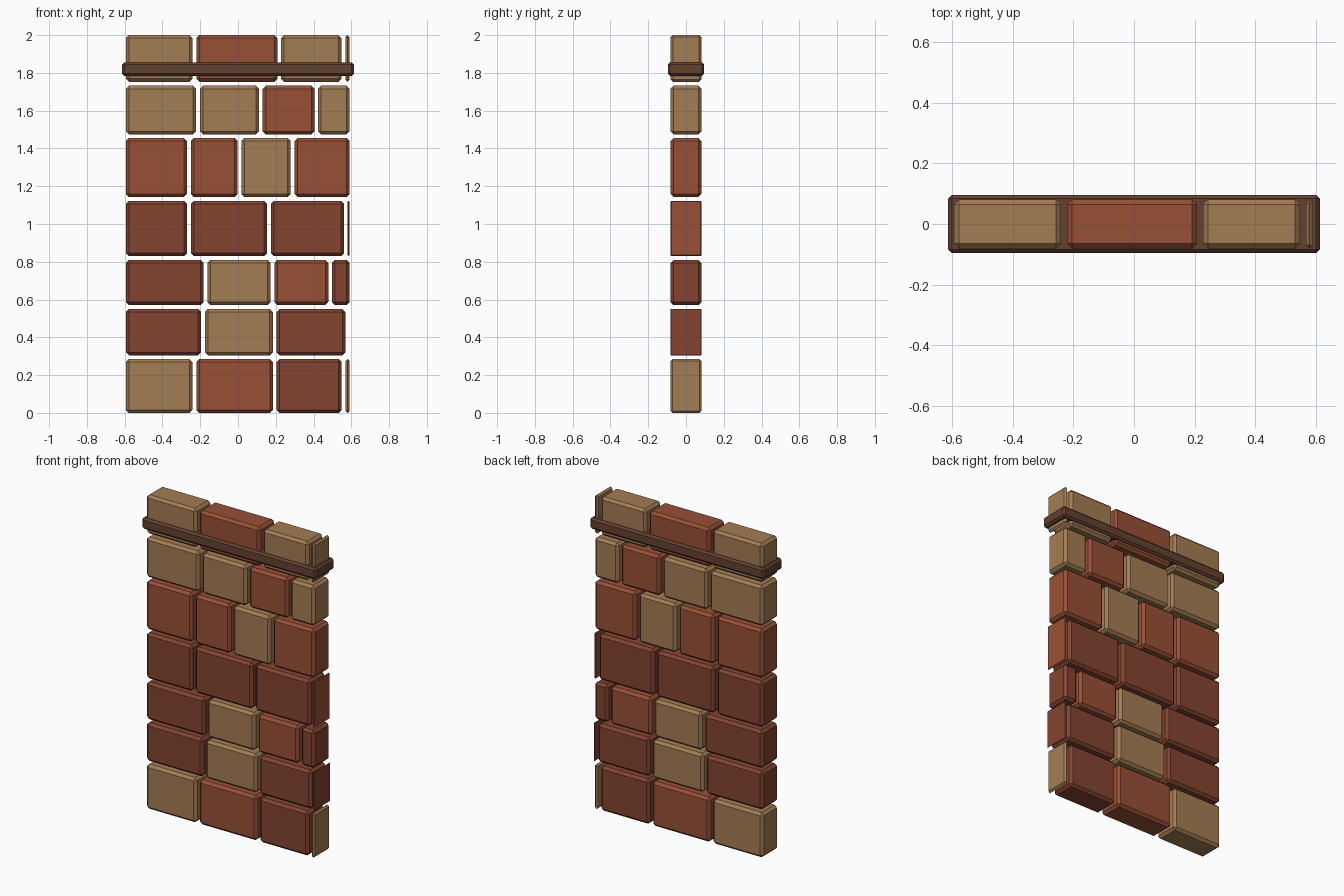
import bpy, bmesh

if "Cube" in bpy.data.objects:
    bpy.data.objects.remove(bpy.data.objects["Cube"])


def lin(c):
    return c / 12.92 if c <= 0.04045 else ((c + 0.055) / 1.055) ** 2.4


def material(name, rgb):
    m = bpy.data.materials.new(name)
    m.diffuse_color = (*[lin(v / 255) for v in rgb], 1)
    m.use_nodes = True
    m.node_tree.nodes["Principled BSDF"].inputs["Base Color"].default_value = m.diffuse_color
    return m


MATS = {
    "T": material("tan_stone", (164, 125, 84)),
    "R": material("red_brick", (152, 80, 54)),
    "D": material("dark_brick", (132, 68, 48)),
    "W": material("dark_wood", (100, 65, 47)),
}


def block(name, x, y, z, bevel, mat):
    """Chamfered box from (min, max) ranges; thin pieces get a smaller chamfer."""
    bm = bmesh.new()
    bmesh.ops.create_cube(bm, size=1)
    for v in bm.verts:
        for i, (lo, hi) in enumerate((x, y, z)):
            v.co[i] = lo if v.co[i] < 0 else hi
    width = min(bevel, 0.48 * (x[1] - x[0]))
    bmesh.ops.bevel(bm, geom=bm.edges[:], offset=width, segments=1,
                    profile=0.5, affect='EDGES')
    me = bpy.data.meshes.new(name)
    bm.to_mesh(me)
    bm.free()
    me.materials.append(MATS[mat])
    ob = bpy.data.objects.new(name, me)
    bpy.context.collection.objects.link(ob)
    return ob


# Courses: bottom, top, right end of each block, colours
LEFT, RIGHT, GAP = -0.594, 0.591, 0.02
COURSES = [
    (0.00, 0.285, (-0.241, 0.185, 0.549), "TRDT"),
    (0.305, 0.55, (-0.195, 0.184, 0.569), "DTDD"),
    (0.57, 0.81, (-0.182, 0.172, 0.478, ), "DTRD"),
    (0.83, 1.123, (-0.27, 0.154, 0.561), "DDDR"),
    (1.143, 1.455, (-0.27, -0.002, 0.279), "RRTR"),
    (1.475, 1.732, (-0.222, 0.111, 0.404), "TTRT"),
    (1.753, 2.00, (-0.241, 0.208, 0.548), "TRTT"),
]

# Wall blocks
for r, (z0, z1, ends, cols) in enumerate(COURSES):
    x0 = LEFT
    for i, (x1, c) in enumerate(zip((*ends, RIGHT), cols)):
        block(f"wall_block_{r}_{i}", (x0, x1), (-0.081, 0.081), (z0, z1), 0.016, c)
        x0 = x1 + GAP

# Trim band wrapped around the top course
block("trim_band", (-0.614, 0.614), (-0.096, 0.096), (1.784, 1.856), 0.012, "W")
